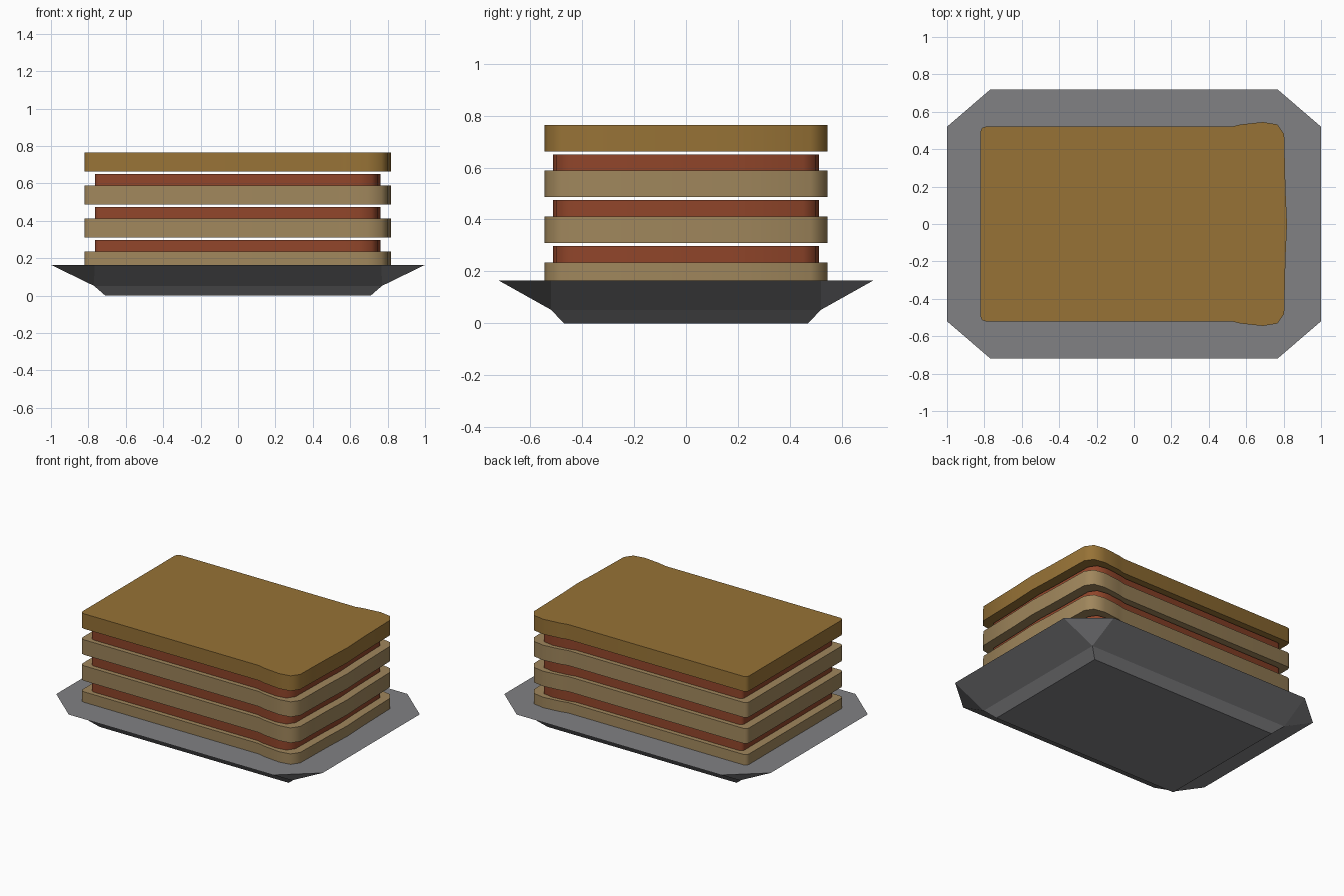
import bpy, bmesh, math

if "Cube" in bpy.data.objects:
    bpy.data.objects.remove(bpy.data.objects["Cube"])


def material(name, rgb):
    m = bpy.data.materials.new(name)
    m.diffuse_color = (*rgb, 1)
    m.use_nodes = True
    m.node_tree.nodes["Principled BSDF"].inputs["Base Color"].default_value = m.diffuse_color
    return m


def make_object(name, bm, mat=None):
    bmesh.ops.recalc_face_normals(bm, faces=bm.faces)
    me = bpy.data.meshes.new(name)
    bm.to_mesh(me)
    bm.free()
    ob = bpy.data.objects.new(name, me)
    bpy.context.collection.objects.link(ob)
    if mat:
        me.materials.append(mat)
    return ob


# Half outline of a bread slice, from the flat end to the crown, then mirrored in y
half = [(-0.82, 0.495), (-0.813, 0.513), (-0.795, 0.52), (0.52, 0.52),
        (0.57, 0.532), (0.69, 0.545), (0.767, 0.532), (0.803, 0.48),
        (0.81, 0.18), (0.818, 0.0)]
outline = half + [(x, -y) for x, y in reversed(half[:-1])]


def slab(name, z0, z1, sx, sy, mat):
    bm = bmesh.new()
    face = bm.faces.new([bm.verts.new((x * sx, y * sy, z0)) for x, y in outline])
    ext = bmesh.ops.extrude_face_region(bm, geom=[face])
    top = [v for v in ext["geom"] if isinstance(v, bmesh.types.BMVert)]
    bmesh.ops.translate(bm, vec=(0, 0, z1 - z0), verts=top)
    ob = make_object(name, bm, mat)
    bpy.ops.object.select_all(action='DESELECT')
    ob.select_set(True)
    bpy.context.view_layer.objects.active = ob
    bpy.ops.object.shade_smooth_by_angle(angle=math.radians(50))


crust = material("crust", (0.31, 0.17, 0.037))
bread = material("bread", (0.35, 0.24, 0.107))
filling = material("filling", (0.28, 0.06, 0.023))

# Bread slices with filling between them
STEP = 0.1765
for i in range(4):
    top = 0.235 + i * STEP
    slab(f"bread_slice_{i + 1}", top - 0.102, top, 1, 1, crust if i == 3 else bread)
    if i < 3:
        slab(f"filling_{i + 1}", top, top + 0.063, 0.932, 0.94, filling)

# Plate: rectangular foot, flared to a rim with cut corners
bm = bmesh.new()
signs = [(1, 1), (-1, 1), (-1, -1), (1, -1)]
foot = [bm.verts.new((sx * 0.71, sy * 0.47, 0)) for sx, sy in signs]
waist = [bm.verts.new((sx * 0.77, sy * 0.52, 0.052)) for sx, sy in signs]
rim_x = [bm.verts.new((sx, sy * 0.52, 0.164)) for sx, sy in signs]
rim_y = [bm.verts.new((sx * 0.767, sy * 0.72, 0.164)) for sx, sy in signs]
bm.faces.new(foot)
rim = []
for i in range(4):
    j = (i + 1) % 4
    a, b = (rim_x, rim_y) if i % 2 == 0 else (rim_y, rim_x)
    rim += [a[i], b[i]]
    bm.faces.new((foot[i], foot[j], waist[j], waist[i]))
    bm.faces.new((waist[i], a[i], b[i]))
    bm.faces.new((waist[i], waist[j], b[j], b[i]))
bm.faces.new(rim)
make_object("plate", bm, material("plate_grey", (0.22, 0.22, 0.23)))
